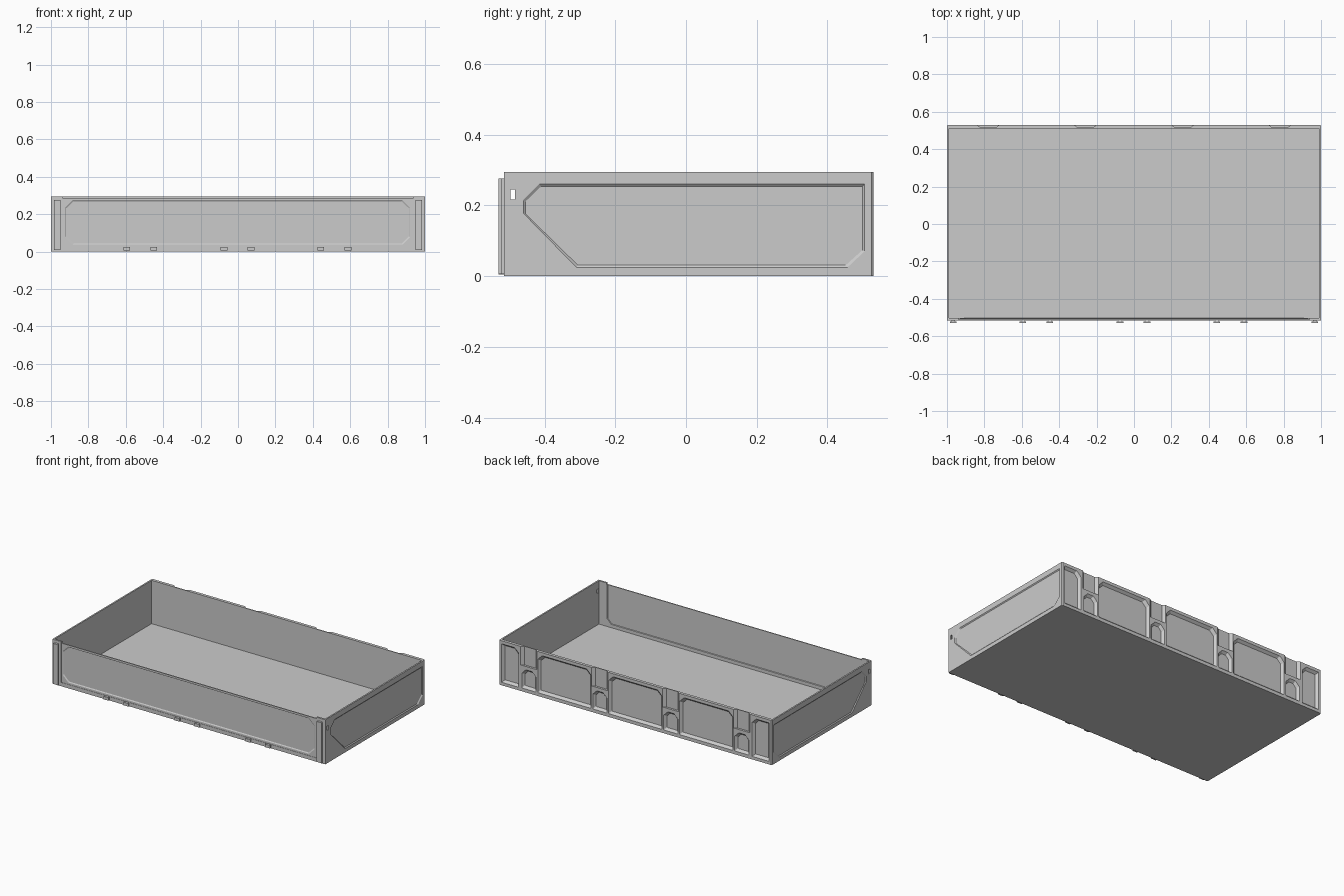
import bpy, bmesh

if "Cube" in bpy.data.objects:
    bpy.data.objects.remove(bpy.data.objects["Cube"])

BACK, FRONT, H = 0.53, -0.515, 0.295


def loft(name, loops):
    """Closed solid through a list of matching 3D loops."""
    bm = bmesh.new()
    rings = [[bm.verts.new(p) for p in loop] for loop in loops]
    n = len(rings[0])
    for a, b in zip(rings, rings[1:]):
        for i in range(n):
            j = (i + 1) % n
            bm.faces.new((a[i], a[j], b[j], b[i]))
    bm.faces.new(rings[0])
    bm.faces.new(rings[-1])
    bmesh.ops.recalc_face_normals(bm, faces=bm.faces)
    me = bpy.data.meshes.new(name)
    bm.to_mesh(me)
    bm.free()
    ob = bpy.data.objects.new(name, me)
    bpy.context.collection.objects.link(ob)
    return ob


def box(name, x0, x1, y0, y1, z0, z1):
    base = [(x0, y0), (x1, y0), (x1, y1), (x0, y1)]
    return loft(name, [[(x, y, z) for x, y in base] for z in (z0, z1)])


def inset(pts, t):
    """Shrink an outline towards the centre of its bounds."""
    us, vs = zip(*pts)
    cu, cv = (min(us) + max(us)) / 2, (min(vs) + max(vs)) / 2
    hu, hv = max(us) - cu, max(vs) - cv
    return [(cu + (u - cu) * (1 - t / hu), cv + (v - cv) * (1 - t / hv)) for u, v in pts]


def recess(pts, axis, outer, surface, floor, taper):
    """Sloped-sided cutter along the x or y axis."""
    small = inset(pts, taper)
    def place(p, d):
        return (d, p[0], p[1]) if axis == 'x' else (p[0], d, p[1])
    return loft("cutter", [[place(p, outer) for p in pts],
                           [place(p, surface) for p in pts],
                           [place(p, floor) for p in small]])


def chamfered(x0, x1, z0, z1, top, bottom):
    """Rectangle outline with cut corners."""
    b, t = bottom, top
    return [(x0 + b, z0), (x1 - b, z0), (x1, z0 + b), (x1, z1 - t),
            (x1 - t, z1), (x0 + t, z1), (x0, z1 - t), (x0, z0 + b)]


def cut(ob, cutter):
    cutter.hide_render = True
    m = ob.modifiers.new("cut", 'BOOLEAN')
    m.operation, m.solver, m.object = 'DIFFERENCE', 'EXACT', cutter
    bpy.context.view_layer.objects.active = ob
    bpy.ops.object.modifier_apply(modifier=m.name)
    bpy.data.objects.remove(cutter)


# Tray body with softened rear corners
c = 0.006
outline = [(-1, FRONT), (1, FRONT), (1, BACK - c), (1 - c, BACK), (-1 + c, BACK), (-1, BACK - c)]
tray = loft("tray", [[(x, y, z) for x, y in outline] for z in (0, H)])
cut(tray, box("cutter", -0.99, 0.99, -0.503, 0.51, 0.008, 0.4))

# Lowered front edge, stepped front panel and its inner relief
cut(tray, box("cutter", -0.935, 0.935, -0.6, -0.45, 0.285, 0.4))
cut(tray, box("cutter", -0.935, 0.935, -0.6, -0.513, 0.025, 0.4))
cut(tray, recess(chamfered(-0.925, 0.92, 0.037, 0.275, 0.04, 0.04), 'y', -0.6, -0.513, -0.509, 0.006))
cut(tray, recess(chamfered(-0.93, 0.93, 0.03, 0.4, 0.03, 0.03), 'y', -0.45, -0.503, -0.506, 0.003))

# Side panels
side = [(-0.46, 0.215), (-0.415, 0.26), (0.505, 0.26), (0.505, 0.07),
        (0.457, 0.025), (-0.31, 0.025), (-0.46, 0.178)]
for s in (-1, 1):
    cut(tray, recess(side, 'x', s * 1.1, s, s * 0.995, 0.006))

# Latch slots through both sides
cut(tray, box("cutter", -1.1, 1.1, -0.497, -0.483, 0.217, 0.245))

# Rear pockets: ends, three large, four low small, four open at the top
pockets = []
for s in (-1, 1):
    e = [(0.855, 0.02), (0.98, 0.02), (0.98, 0.275), (0.885, 0.275), (0.855, 0.245)]
    pockets.append([(s * x, z) for x, z in e])
for x in (-0.52, 0, 0.52):
    pockets.append(chamfered(x - 0.195, x + 0.195, 0.022, 0.275, 0.032, 0.004))
for x in (-0.78, -0.26, 0.26, 0.78):
    pockets.append(chamfered(x - 0.052, x + 0.052, 0.022, 0.15, 0.03, 0.004))
for p in pockets:
    cut(tray, recess(p, 'y', 0.6, BACK, 0.514, 0.014))
for x in (-0.78, -0.26, 0.26, 0.78):
    plan = [(x - 0.06, 0.6), (x - 0.06, BACK), (x - 0.042, 0.516),
            (x + 0.042, 0.516), (x + 0.06, BACK), (x + 0.06, 0.6)]
    cut(tray, loft("cutter", [[(u, v, z) for u, v in plan] for z in (0.172, 0.4)]))


# T-section rails and short lower tabs on the front
def rail(name, x, z0, z1, head, stem):
    prof = [(-stem, -0.505), (-stem, -0.522), (-head, -0.522), (-head, -0.53),
            (head, -0.53), (head, -0.522), (stem, -0.522), (stem, -0.505)]
    loft(name, [[(x + u, v, z) for u, v in prof] for z in (z0, z1)])


for x in (-0.966, 0.966):
    rail("corner_rail", x, 0.008, 0.276, 0.018, 0.01)
for x in (-0.595, -0.45, -0.075, 0.07, 0.443, 0.588):
    rail("front_tab", x, 0.005, 0.025, 0.018, 0.01)
